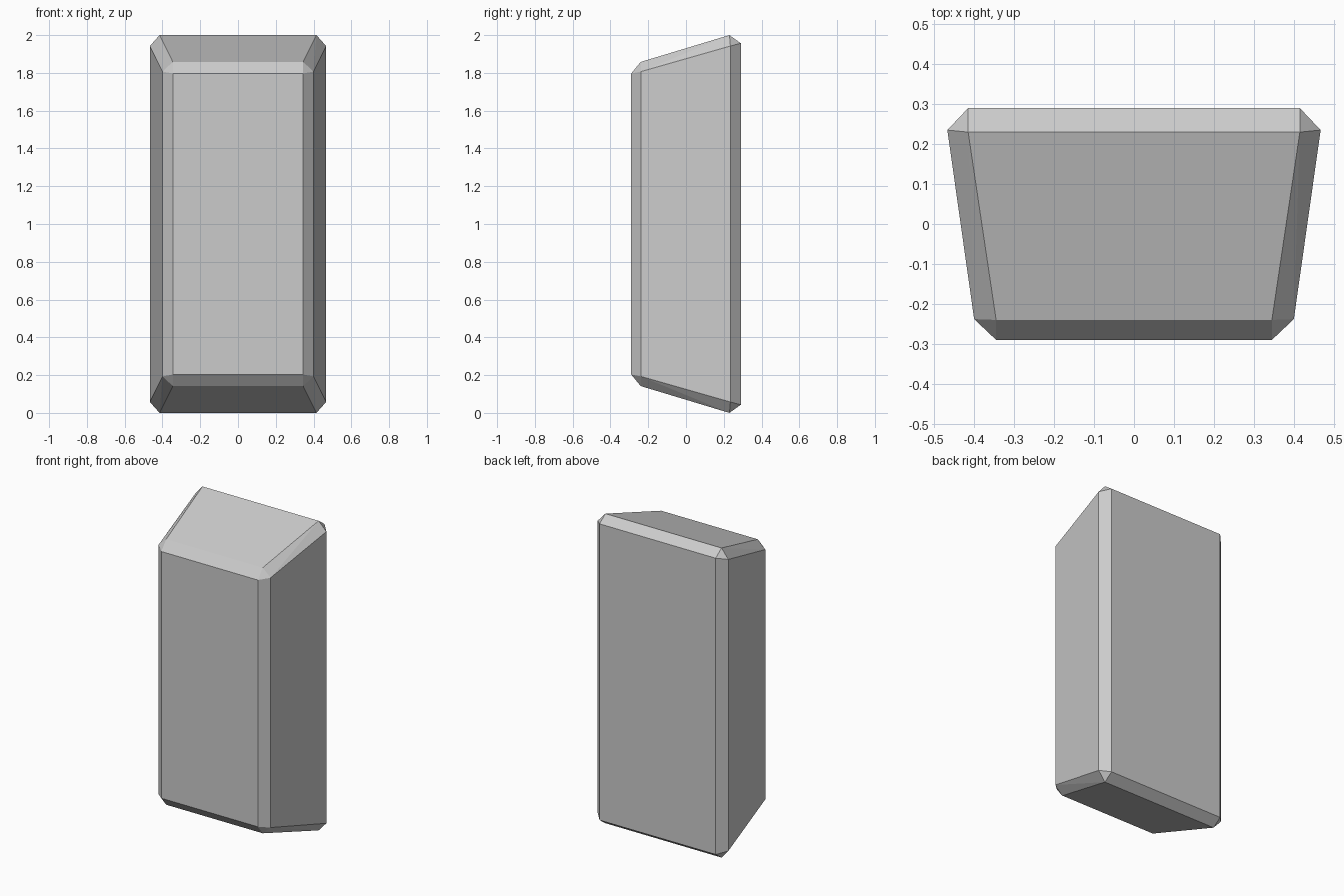
import bpy, bmesh

if "Cube" in bpy.data.objects:
    bpy.data.objects.remove(bpy.data.objects["Cube"])

# Three chamfer points per corner: on the end face, on the side, on the top.
# (half width, y, half height measured from the middle of the block)
front_corner = [(0.345, -0.29, 0.797), (0.40, -0.238, 0.807), (0.345, -0.24, 0.858)]
back_corner = [(0.415, 0.29, 0.957), (0.467, 0.235, 0.942), (0.415, 0.23, 1.0)]

# Tapered block with chamfered edges, mirrored left/right and up/down
bm = bmesh.new()
for sx in (-1, 1):
    for sz in (-1, 1):
        for x, y, z in front_corner + back_corner:
            bm.verts.new((sx * x, y, 1 + sz * z))
bmesh.ops.convex_hull(bm, input=bm.verts)
bmesh.ops.dissolve_limit(bm, angle_limit=0.1, verts=bm.verts, edges=bm.edges)
bmesh.ops.recalc_face_normals(bm, faces=bm.faces)

mesh = bpy.data.meshes.new("tapered_block")
bm.to_mesh(mesh)
bm.free()
block = bpy.data.objects.new("tapered_block", mesh)
bpy.context.collection.objects.link(block)
